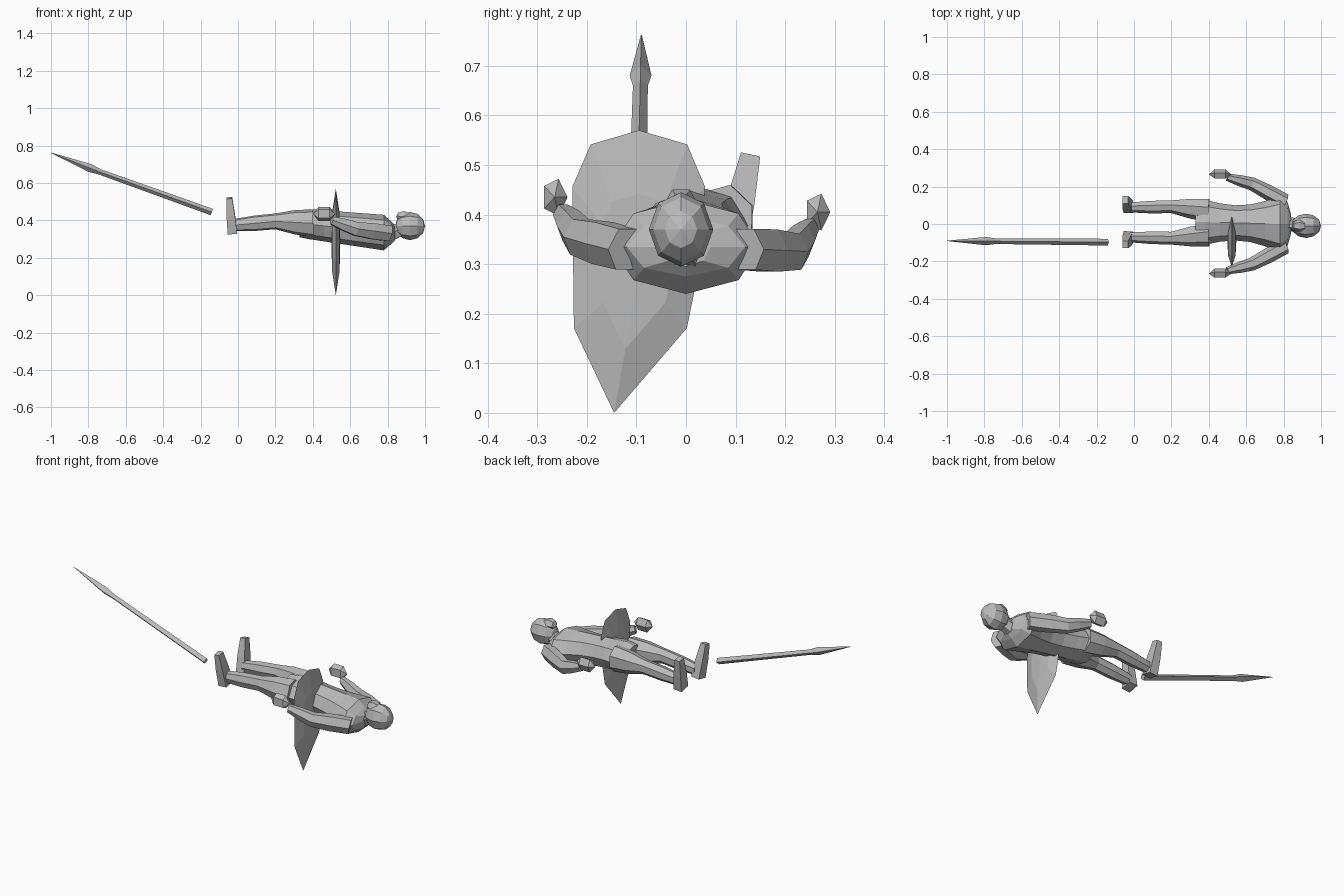
import bpy
import bmesh
from math import cos, sin, pi
from mathutils import Matrix, Vector

cube = bpy.data.objects.get("Cube")
if cube:
    bpy.data.objects.remove(cube, do_unlink=True)

X_AXIS, Y_AXIS, Z_AXIS = Matrix.Identity(3)

stone = bpy.data.materials.new("stone_grey")
stone.use_nodes = True
stone.diffuse_color = (0.5, 0.5, 0.5, 1)
shader = next(node for node in stone.node_tree.nodes if node.type == "BSDF_PRINCIPLED")
shader.inputs["Base Color"].default_value = stone.diffuse_color


def finish(name, bm):
    """Turn a bmesh into a flat shaded object."""
    bmesh.ops.recalc_face_normals(bm, faces=bm.faces)
    mesh = bpy.data.meshes.new(name)
    bm.to_mesh(mesh)
    bm.free()
    mesh.materials.append(stone)
    part = bpy.data.objects.new(name, mesh)
    bpy.context.collection.objects.link(part)


def bridge(bm, first, second):
    """Join two rings of equal length with quads."""
    for i in range(len(first)):
        bm.faces.new((first[i - 1], first[i], second[i], second[i - 1]))


def loft(name, rings, sides=8, turn=0.0):
    """Skin closed rings, each given as centre, across vector and up vector."""
    bm = bmesh.new()
    loops = []
    for centre, across, up in rings:
        angles = [turn + 2 * pi * i / sides for i in range(sides)]
        loops.append([bm.verts.new(centre + across * cos(a) + up * sin(a)) for a in angles])
    for first, second in zip(loops, loops[1:]):
        bridge(bm, first, second)
    bm.faces.new(loops[0])
    bm.faces.new(loops[-1])
    finish(name, bm)


def limb(name, joints, radii, sides=6, turn=0.0, height=1.2, bulge=1.1, up=Z_AXIS):
    """Loft along joints, adding a muscle ring halfway along each bone."""
    direction = (joints[-1] - joints[0]).normalized()
    across = direction.cross(up).normalized()
    upward = across.cross(direction) * height
    stations = [(joints[0], radii[0])]
    for i in range(1, len(joints)):
        middle = joints[i - 1].lerp(joints[i], 0.5)
        stations.append((middle, (radii[i - 1] + radii[i]) / 2 * bulge))
        stations.append((joints[i], radii[i]))
    rings = [(centre, across * radius, upward * radius) for centre, radius in stations]
    loft(name, rings, sides, turn)


def blob(name, centre, size, sides=8):
    """Faceted ellipsoid with its poles along the body."""
    bm = bmesh.new()
    shape = Matrix.Translation(centre) @ Matrix.Diagonal((*size, 1))
    bmesh.ops.create_uvsphere(bm, u_segments=sides, v_segments=sides - 2, radius=1,
                              matrix=shape @ Matrix.Rotation(pi / 2, 4, "Y"))
    finish(name, bm)


# Torso: narrow waist, broad chest, then a quick slope to the collar
pelvis, chest = Vector((0.38, 0.01, 0.38)), Vector((0.78, 0, 0.335))
torso = [(pelvis - X_AXIS * 0.05, Y_AXIS * 0.11, Z_AXIS * 0.07)]
steps = 5
for i in range(steps + 1):
    t = i / steps
    width = 0.12 + 0.03 * t - 0.04 * sin(pi * t)
    depth = 0.08 + 0.015 * t
    torso.append((pelvis.lerp(chest, t), Y_AXIS * width, Z_AXIS * depth))
collar = chest + X_AXIS * 0.04
torso.append((collar, Y_AXIS * 0.12, Z_AXIS * 0.06))
torso.append((collar + X_AXIS * 0.02, Y_AXIS * 0.05, Z_AXIS * 0.04))
loft("torso", torso)

# Neck, head and jutting face
skull = Vector((0.92, -0.01, 0.37))
limb("neck", [collar, skull], [0.04, 0.035], bulge=0.9)
blob("head", skull, (0.08, 0.065, 0.075))
blob("face", skull + Vector((-0.035, 0, 0.05)), (0.04, 0.035, 0.035), sides=6)

for word, side, raised in (("left", 1, 0), ("right", -1, 0.03)):
    # Leg and upturned foot
    def leg_point(x, spread, z):
        return Vector((x, 0.01 + side * spread, z))

    ankle = leg_point(-0.02, 0.08, 0.375)
    knee = leg_point(0.2, 0.084, 0.395)
    hip = leg_point(0.4, 0.065, 0.385)
    limb(word + "_leg", [ankle, knee, hip], [0.028, 0.036, 0.064], sides=7)
    heel = leg_point(-0.03, 0.08, 0.333)
    toe = leg_point(-0.047, 0.12, 0.52)
    limb(word + "_foot", [heel, toe], [0.045, 0.028], sides=4, turn=pi / 4,
         height=0.8, up=X_AXIS)

    # Arm bent outwards, with the right forearm raised higher
    shoulder = Vector((0.81, side * 0.12, 0.33))
    elbow = Vector((0.63, side * 0.215, 0.325 + raised))
    wrist = Vector((0.5, side * 0.25, 0.37 + raised))
    limb(word + "_arm", [shoulder, elbow, wrist], [0.04, 0.035, 0.02])
    palm = wrist + Vector((-0.04, side * 0.015, 0.035))
    blob(word + "_hand", palm, (0.06, 0.03, 0.045), sides=5)

# Shield: rounded top, leaning point below, thin ridged lens in section
shield_height, shield_half = 0.57, 0.145
left_edge, right_edge = [], []
for s in (0, 0.3, 0.5, 0.8, 0.95, 1):
    half = shield_half * s ** 0.2 * (1 - s ** 12) ** 0.5
    lean = -0.095 - 0.05 * (1 - s) ** 3
    left_edge.append(Vector((0.523, lean + half, s * shield_height)))
    right_edge.append(Vector((0.523, lean - half, s * shield_height)))
outline = left_edge + right_edge[-2:0:-1]
boss = Vector((0.523, -0.095, shield_height / 2))
bm = bmesh.new()
rim = [bm.verts.new(point) for point in outline]
for bulge in (-0.02, 0.02):
    inner = [bm.verts.new(point.lerp(boss, 0.45) + X_AXIS * bulge) for point in outline]
    bridge(bm, rim, inner)
    hub = bm.verts.new(boss + X_AXIS * bulge * 1.2)
    for i in range(len(inner)):
        bm.faces.new((inner[i - 1], inner[i], hub))
finish("shield", bm)

# Spear: square shaft and leaf blade lying on one line
butt, socket, tip = (Vector((-0.14, -0.097, 0.445)), Vector((-0.74, -0.092, 0.66)),
                     Vector((-1, -0.09, 0.762)))
limb("spear_shaft", [butt, socket], [0.018, 0.015], sides=4, height=1, bulge=1)
limb("spear_blade", [socket, socket.lerp(tip, 0.2), tip], [0.015, 0.022, 0.001],
     sides=4, height=1, bulge=1)
